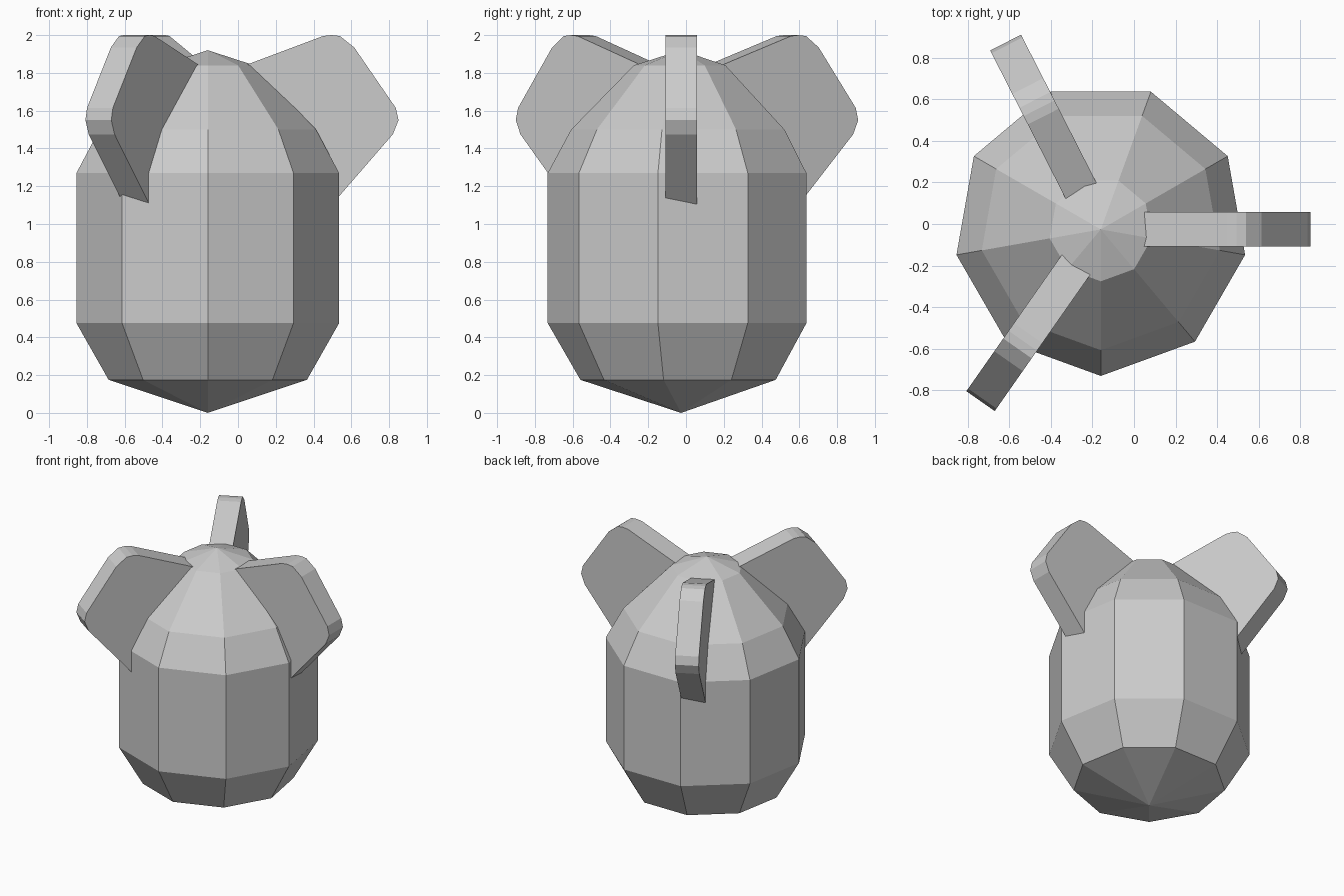
import bpy, bmesh
from math import cos, sin, radians, tau

if "Cube" in bpy.data.objects:
    bpy.data.objects.remove(bpy.data.objects["Cube"])

CX, CY = -0.16, -0.026


def finish(name, bm):
    bmesh.ops.recalc_face_normals(bm, faces=bm.faces)
    mesh = bpy.data.meshes.new(name)
    bm.to_mesh(mesh)
    bm.free()
    obj = bpy.data.objects.new(name, mesh)
    obj.location = (CX, CY, 0)
    bpy.context.collection.objects.link(obj)
    return obj


# Nine-sided lathed body, pointed at both ends
def make_body(rings, bottom, top, sides=9):
    bm = bmesh.new()
    loops = []
    for r, z in rings:
        angles = [radians(-90) + tau * i / sides for i in range(sides)]
        loops.append([bm.verts.new((r * cos(a), r * sin(a), z)) for a in angles])
    low, high = bm.verts.new((0, 0, bottom)), bm.verts.new((0, 0, top))
    for i in range(sides):
        j = (i + 1) % sides
        for a, b in zip(loops, loops[1:]):
            bm.faces.new((a[i], a[j], b[j], b[i]))
        bm.faces.new((low, loops[0][j], loops[0][i]))
        bm.faces.new((high, loops[-1][i], loops[-1][j]))
    return finish("body", bm)


# Flat slab fin: radial outline extruded to a thickness, turned about the body axis
def make_fin(name, profile, thickness, angle):
    bm = bmesh.new()
    face = bm.faces.new([bm.verts.new((r, -thickness / 2, z)) for r, z in profile])
    ext = bmesh.ops.extrude_face_region(bm, geom=[face])
    moved = [v for v in ext["geom"] if isinstance(v, bmesh.types.BMVert)]
    bmesh.ops.translate(bm, verts=moved, vec=(0, thickness, 0))
    obj = finish(name, bm)
    obj.rotation_euler.z = radians(angle)
    return obj


make_body([(0.533, 0.175), (0.706, 0.475), (0.706, 1.27), (0.582, 1.50), (0.25, 1.84)],
          0.0, 1.92)

fin_profile = [(0.17, 1.83), (0.61, 1.995), (0.655, 2.0), (0.70, 1.995), (0.775, 1.935),
               (0.995, 1.615), (1.01, 1.55), (0.98, 1.475), (0.62, 1.06), (0.45, 1.3)]
for name, angle in (("right_fin", 0), ("back_fin", 117), ("front_fin", 235)):
    make_fin(name, fin_profile, 0.167, angle)
